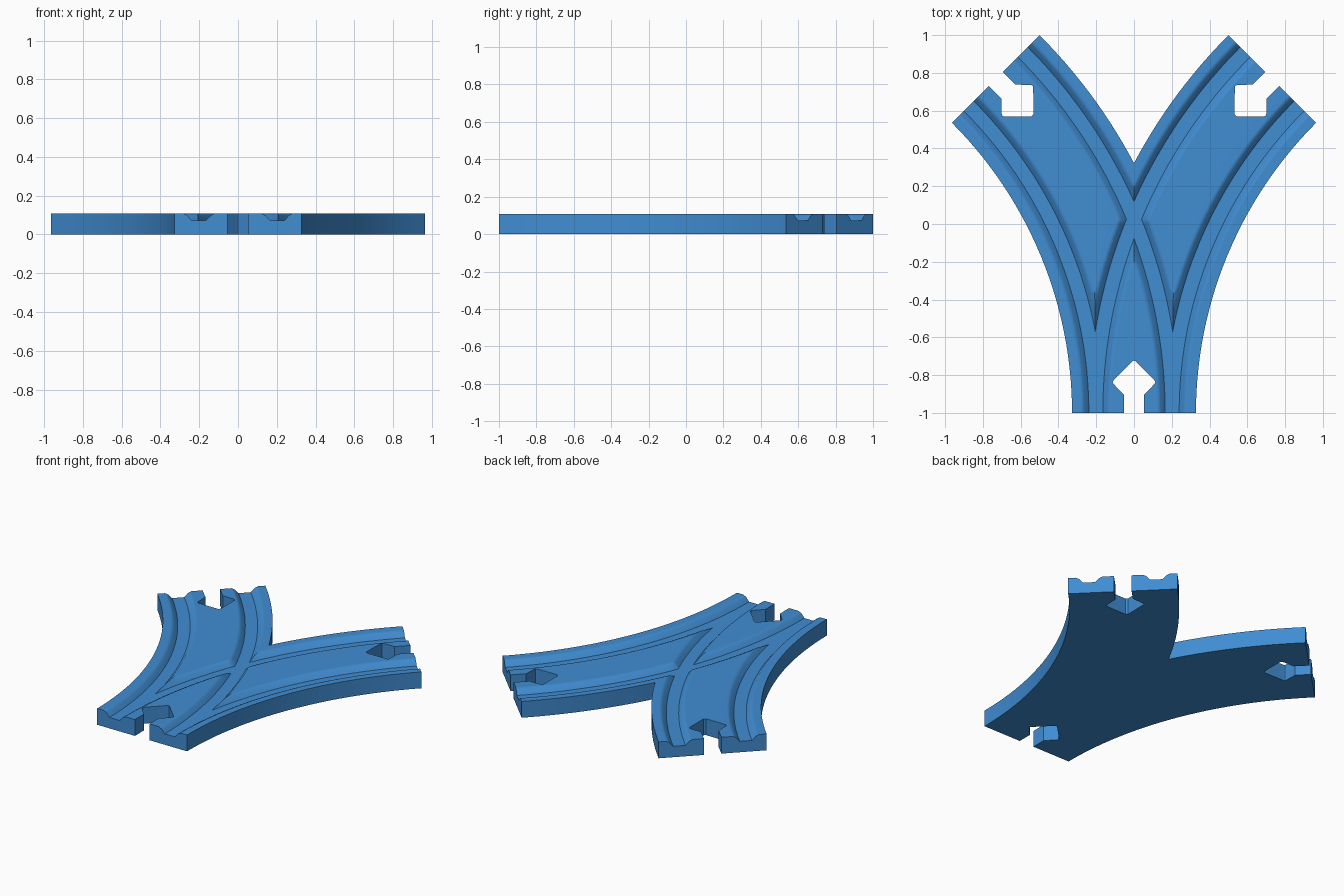
import bpy, bmesh, math
from mathutils import Vector

if "Cube" in bpy.data.objects:
    bpy.data.objects.remove(bpy.data.objects["Cube"])

R = 2.5            # centreline radius of each branch
HALF = 0.328       # half width of the track
H = 0.108          # thickness
TURN = math.pi / 4
STEPS = 28


def branch_point(offset, a):
    """Point on the right-hand branch; offset is towards the curve's inside."""
    r = R - offset
    return Vector((R - r * math.cos(a), -1 + r * math.sin(a)))


def make_object(name, bm):
    bmesh.ops.recalc_face_normals(bm, faces=bm.faces)
    me = bpy.data.meshes.new(name)
    bm.to_mesh(me)
    bm.free()
    ob = bpy.data.objects.new(name, me)
    bpy.context.collection.objects.link(ob)
    return ob


# Connector socket, half profile: (sideways, distance from the end)
socket = [(0.053, 0), (0.053, 0.095), (0.108, 0.153), (0.113, 0.163),
          (0.109, 0.172), (0.008, 0.274)]

# Right half of the outline, from the front socket round to the crotch
half = [Vector((0, -0.722))]
half += [Vector((s, -1 + d)) for s, d in reversed(socket)]
half += [branch_point(HALF, TURN * i / STEPS) for i in range(STEPS + 1)]
mid = branch_point(0, TURN)
out = Vector((math.sin(TURN), math.cos(TURN)))      # end direction
side = Vector((out.y, -out.x))                      # to the inside of the curve
half += [mid + side * s - out * d for s, d in socket]
half += [mid - side * s - out * d for s, d in reversed(socket)]
crotch = math.acos(R / (R + HALF))
half += [branch_point(-HALF, TURN + (crotch - TURN) * i / STEPS)
         for i in range(STEPS + 1)]
half[-1].x = 0
outline = half + [Vector((-p.x, p.y)) for p in reversed(half[1:-1])]

# Track plate
bm = bmesh.new()
base = bm.faces.new([bm.verts.new((p.x, p.y, 0)) for p in outline])
ext = bmesh.ops.extrude_face_region(bm, geom=[base], use_keep_orig=True)
bmesh.ops.translate(bm, vec=(0, 0, H),
                    verts=[v for v in ext["geom"] if isinstance(v, bmesh.types.BMVert)])
track = make_object("track_plate", bm)

# Wheel grooves: a flared profile swept along each rail line
profile = [(-0.10, 0.118), (-0.06, 0.098), (-0.037, 0.072),
           (0.037, 0.072), (0.06, 0.098), (0.10, 0.118)]


def groove(centre, mirror):
    bm = bmesh.new()
    rings = []
    for i in range(41):
        a = -0.02 + (TURN + 0.04) * i / 40
        pts = [(branch_point(centre + o, a), z) for o, z in profile]
        rings.append([bm.verts.new((p.x * mirror, p.y, z)) for p, z in pts])
    n = len(profile)
    for r0, r1 in zip(rings, rings[1:]):
        for k in range(n):
            bm.faces.new((r0[k], r0[(k + 1) % n], r1[(k + 1) % n], r1[k]))
    bm.faces.new(rings[0])
    bm.faces.new(rings[-1])
    ob = make_object("groove_cutter", bm)
    ob.hide_render = True
    return ob


bpy.context.view_layer.objects.active = track
track.select_set(True)
for mirror in (1, -1):
    for centre in (0.202, -0.202):
        cutter = groove(centre, mirror)
        mod = track.modifiers.new("groove", 'BOOLEAN')
        mod.operation = 'DIFFERENCE'
        mod.solver = 'EXACT'
        mod.object = cutter
        bpy.ops.object.modifier_apply(modifier=mod.name)
        bpy.data.objects.remove(cutter)

# Smooth the curved walls and rounded rail lips, keep real corners sharp
bpy.ops.object.shade_smooth_by_angle(angle=math.radians(35))
wn = track.modifiers.new("flat_tops", 'WEIGHTED_NORMAL')
wn.keep_sharp = True

blue = bpy.data.materials.new("track blue")
blue.diffuse_color = (0.052, 0.266, 0.645, 1)
blue.use_nodes = True
blue.node_tree.nodes["Principled BSDF"].inputs["Base Color"].default_value = blue.diffuse_color
track.data.materials.clear()
track.data.materials.append(blue)
